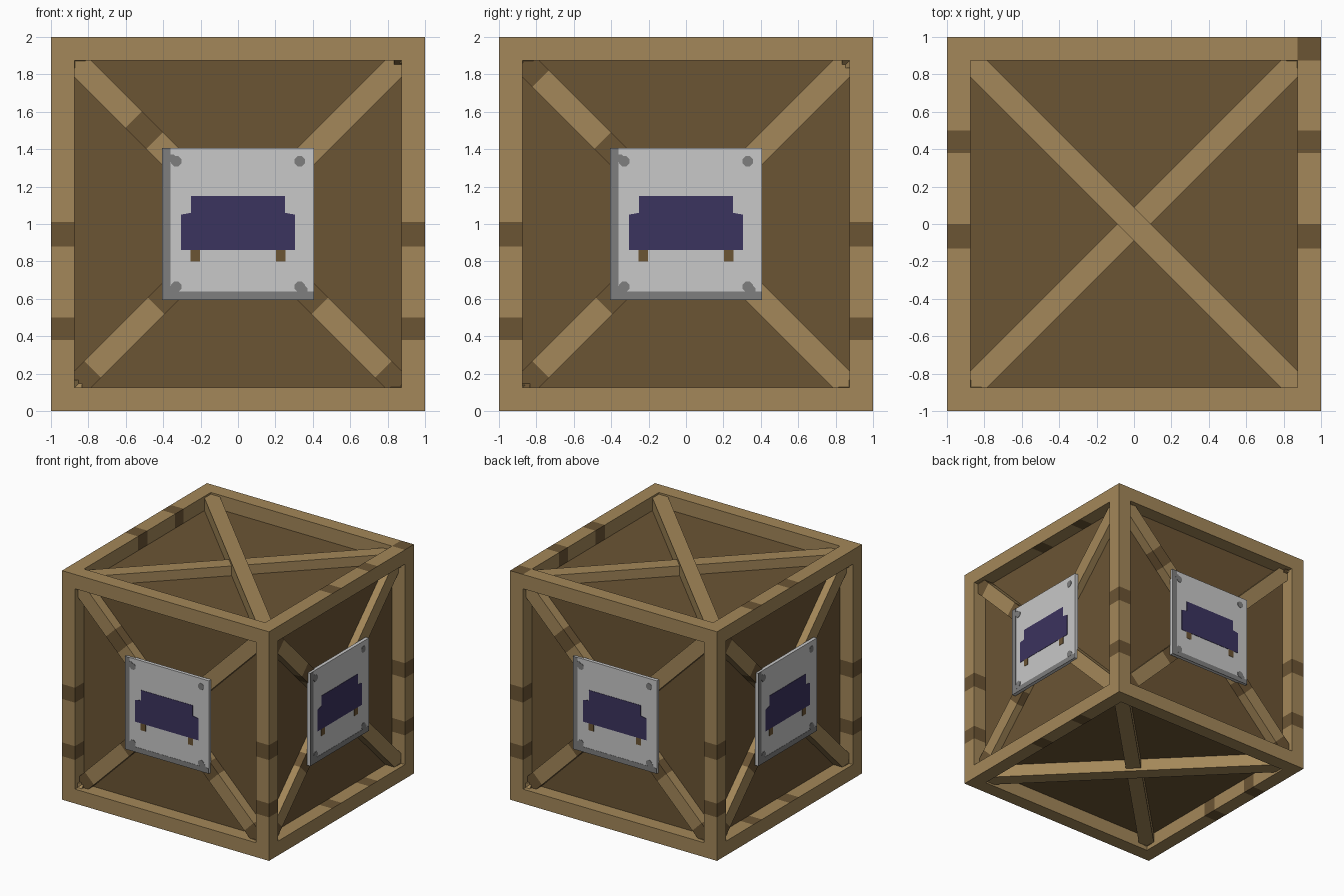
import bpy, bmesh
from math import radians, cos, sin, pi
from mathutils import Matrix, Vector

cube = bpy.data.objects.get("Cube")
if cube:
    bpy.data.objects.remove(cube, do_unlink=True)


def material(name, *rgb):
    m = bpy.data.materials.new(name)
    m.use_nodes = True
    m.diffuse_color = (*rgb, 1)
    m.node_tree.nodes["Principled BSDF"].inputs["Base Color"].default_value = (*rgb, 1)
    return m


LIGHT = material("light_wood", 0.37, 0.245, 0.1)
DARK = material("dark_wood", 0.147, 0.089, 0.034)
PLATE = material("pale_metal", 0.58, 0.58, 0.58)
GREY = material("grey_metal", 0.21, 0.21, 0.21)
PURPLE = material("purple_paint", 0.044, 0.033, 0.114)

B = 0.125          # beam thickness
H = B / 2
E = 1 - H          # beam centre line


def finish(name, bm, mats):
    bmesh.ops.recalc_face_normals(bm, faces=bm.faces)
    mesh = bpy.data.meshes.new(name)
    bm.to_mesh(mesh)
    bm.free()
    for m in mats:
        mesh.materials.append(m)
    ob = bpy.data.objects.new(name, mesh)
    bpy.context.collection.objects.link(ob)
    return ob


def bar(name, matrix, half, bands=(), rule=lambda n: True):
    """Square beam along local x; faces inside the bands are dark where the rule allows."""
    bm = bmesh.new()
    cuts = sorted({-half, half, *(v for band in bands for v in band)})
    corners = [(-H, -H), (H, -H), (H, H), (-H, H)]
    rings = [[bm.verts.new(matrix @ Vector((x, y, z))) for y, z in corners] for x in cuts]
    bm.faces.new(rings[0])
    bm.faces.new(rings[-1])
    for i in range(len(cuts) - 1):
        middle = (cuts[i] + cuts[i + 1]) / 2
        in_band = any(lo < middle < hi for lo, hi in bands)
        for j in range(4):
            k = (j + 1) % 4
            f = bm.faces.new((rings[i][j], rings[i][k], rings[i + 1][k], rings[i + 1][j]))
            f.material_index = 1 if in_band else 0
    bmesh.ops.recalc_face_normals(bm, faces=bm.faces)
    for f in bm.faces:
        if f.material_index and not rule(f.normal):
            f.material_index = 0
    return finish(name, bm, (LIGHT, DARK))


def slab(name, matrix, outline, outer, thick, mat):
    """Flat upright outline, its front at distance outer from the centre."""
    bm = bmesh.new()
    front = [bm.verts.new(matrix @ Vector((x, -outer, z))) for x, z in outline]
    back = [bm.verts.new(matrix @ Vector((x, thick - outer, z))) for x, z in outline]
    bm.faces.new(front)
    bm.faces.new(back)
    for i in range(len(outline)):
        j = (i + 1) % len(outline)
        bm.faces.new((front[i], front[j], back[j], back[i]))
    return finish(name, bm, (mat,))


def rect(x0, x1, z0, z1):
    return [(x0, z0), (x1, z0), (x1, z1), (x0, z1)]


def octagon(x, z, r):
    return [(x + r * cos(pi * (i + 0.5) / 4), z + r * sin(pi * (i + 0.5) / 4)) for i in range(8)]


# Inner box whose sides are the recessed panels
bm = bmesh.new()
bmesh.ops.create_cube(bm, size=2 - 2 * B, matrix=Matrix.Translation((0, 0, 1)))
finish("inner_panels", bm, (DARK,))

# Frame beams along x and y, and corner posts
along_y = Matrix.Rotation(radians(90), 4, 'Z')
along_z = Matrix.Rotation(radians(-90), 4, 'Y')
for a in (-1, 1):
    for b in (-1, 1):
        dark_end = [(1 - B, 1)] if a == b == 1 else []
        bar("cross_beam", Matrix.Translation((0, a * E, 1 + b * E)), 1,
            dark_end, lambda n: n.z > 0.5)
        bar("side_beam", Matrix.Translation((a * E, 0, 1 + b * E)) @ along_y, 1 - B,
            [(-0.13, 0), (0.38, 0.5)], lambda n: n.x * a < 0.5)
        bar("corner_post", Matrix.Translation((a * E, b * E, 1)) @ along_z, 1 - B,
            [(-0.12, 0.01), (-0.62, -0.5)])

# Crossed braces on top and bottom
for side, label in ((1, "top"), (-1, "bottom")):
    for angle, outer in ((45, 0.96), (135, 0.985)):
        bar(label + "_brace", Matrix.Translation((0, 0, 1 + side * (outer - H)))
            @ Matrix.Rotation(radians(angle), 4, 'Z'), 1.3)

# Four upright sides: crossed braces and a painted plate
tip, root = (-1.3, -1.1), (-0.62, -0.5)
falling_bands = ([(0.63, 0.79), root, tip], [(1.1, 1.3), (0.5, 0.63)])
sofa = [(0.305, -0.14), (0.305, 0.05), (0.25, 0.06), (0.25, 0.15)]
sofa += [(-x, z) for x, z in reversed(sofa)]
P = 0.405
for k, label in enumerate(("front", "left", "back", "right")):
    M = Matrix.Rotation(k * pi / 2, 4, 'Z') @ Matrix.Translation((0, 0, 1))
    for angle, outer, bands in ((45, 0.94, [root, tip]), (135, 0.96, falling_bands[k % 2])):
        bar(label + "_brace", M @ Matrix.Translation((0, H - outer, 0))
            @ Matrix.Rotation(radians(-angle), 4, 'Y'), 1.3, bands)
    slab(label + "_plate", M, rect(-P, P, -P, P), 0.98, 0.03, PLATE)
    # Worn edge along the left and bottom, with bolts in the corners
    w = 0.045 - P
    edge = [(-P, -P), (P, -P), (P, w), (w, w), (w, P), (-P, P)]
    slab(label + "_plate_edge", M, edge, 0.982, 0.004, GREY)
    for x in (-1, 1):
        for z in (-1, 1):
            slab(label + "_bolt", M, octagon(x * 0.33, z * 0.335, 0.03), 0.983, 0.005, GREY)
            if x < 0 or z < 0:
                slab(label + "_bolt_wear", M, octagon(x * 0.352, z * 0.352, 0.022),
                     0.9825, 0.005, GREY)
    # Painted sofa
    slab(label + "_sofa", M, sofa, 0.983, 0.005, PURPLE)
    for x in (-0.228, 0.228):
        slab(label + "_sofa_leg", M, rect(x - 0.025, x + 0.025, -0.2, -0.14), 0.983, 0.005, DARK)
